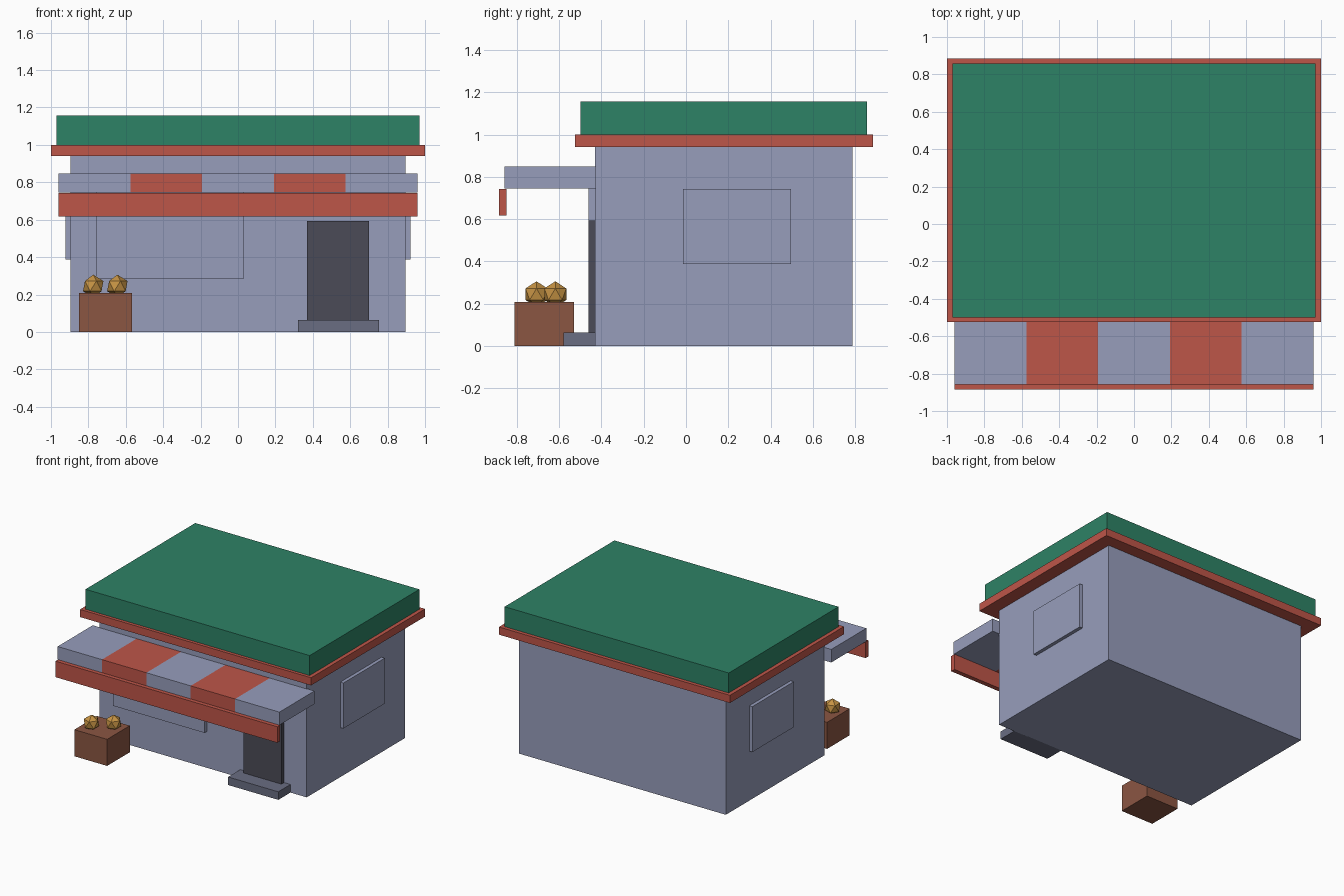
import bpy, bmesh
from mathutils import Vector

if "Cube" in bpy.data.objects:
    bpy.data.objects.remove(bpy.data.objects["Cube"])


def material(name, rgb):
    m = bpy.data.materials.new(name)
    m.diffuse_color = (*rgb, 1)
    m.use_nodes = True
    m.node_tree.nodes["Principled BSDF"].inputs["Base Color"].default_value = m.diffuse_color
    return m


WALL = material("pale blue grey", (0.31, 0.34, 0.50))
RED = material("brick red", (0.515, 0.092, 0.066))
GREEN = material("roof green", (0.027, 0.224, 0.133))
DARK = material("dark door", (0.071, 0.071, 0.095))
STONE = material("step grey", (0.144, 0.155, 0.223))
WOOD = material("crate brown", (0.258, 0.093, 0.055))
GOLD = material("fruit gold", (0.571, 0.296, 0.059))


def finish(bm, name, *mats):
    me = bpy.data.meshes.new(name)
    bm.to_mesh(me)
    bm.free()
    for m in mats:
        me.materials.append(m)
    ob = bpy.data.objects.new(name, me)
    bpy.context.collection.objects.link(ob)
    return ob


def box_bm(x, y, z):
    """Box given by its (min, max) range on each axis."""
    bm = bmesh.new()
    bmesh.ops.create_cube(bm, size=1)
    for v in bm.verts:
        v.co = Vector([r[0] if c < 0 else r[1] for c, r in zip(v.co, (x, y, z))])
    return bm


def box(name, x, y, z, mat):
    return finish(box_bm(x, y, z), name, mat)


# Building and flat roof
box("shop_walls", (-0.896, 0.896), (-0.43, 0.787), (0, 0.94), WALL)
box("roof_trim", (-1, 1), (-0.525, 0.885), (0.94, 1.0), RED)
box("roof_slab", (-0.97, 0.97), (-0.5, 0.857), (1.0, 1.156), GREEN)

# Windows: one in front, one on each side
box("front_window", (-0.76, 0.033), (-0.462, -0.425), (0.286, 0.76), WALL)
for side, s in (("left", -1), ("right", 1)):
    box(side + "_window", sorted((s * 0.89, s * 0.923)), (-0.015, 0.497),
        (0.387, 0.743), WALL)

# Door and step
box("door", (0.37, 0.70), (-0.462, -0.425), (0.03, 0.593), DARK)
box("door_step", (0.32, 0.755), (-0.58, -0.425), (0, 0.063), STONE)

# Awning cut into five stripes, alternate ones red
bm = box_bm((-0.96, 0.96), (-0.859, -0.425), (0.746, 0.848))
for i in range(1, 5):
    bmesh.ops.bisect_plane(bm, geom=bm.verts[:] + bm.edges[:] + bm.faces[:],
                           plane_co=(-0.96 + 0.384 * i, 0, 0), plane_no=(1, 0, 0))
for f in bm.faces:
    stripe = int((f.calc_center_median().x + 0.96) / 0.384)
    f.material_index = 1 if stripe in (1, 3) else 0
finish(bm, "awning", WALL, RED)
box("awning_valance", (-0.96, 0.96), (-0.885, -0.849), (0.618, 0.743), RED)

# Crate with two fruits
box("crate", (-0.85, -0.566), (-0.81, -0.53), (0, 0.208), WOOD)
for i, (x, y) in enumerate(((-0.774, -0.707), (-0.645, -0.618))):
    bm = bmesh.new()
    bmesh.ops.create_icosphere(bm, subdivisions=1, radius=0.061)
    bmesh.ops.translate(bm, verts=bm.verts, vec=(x, y, 0.245))
    finish(bm, f"fruit_{i + 1}", GOLD)
